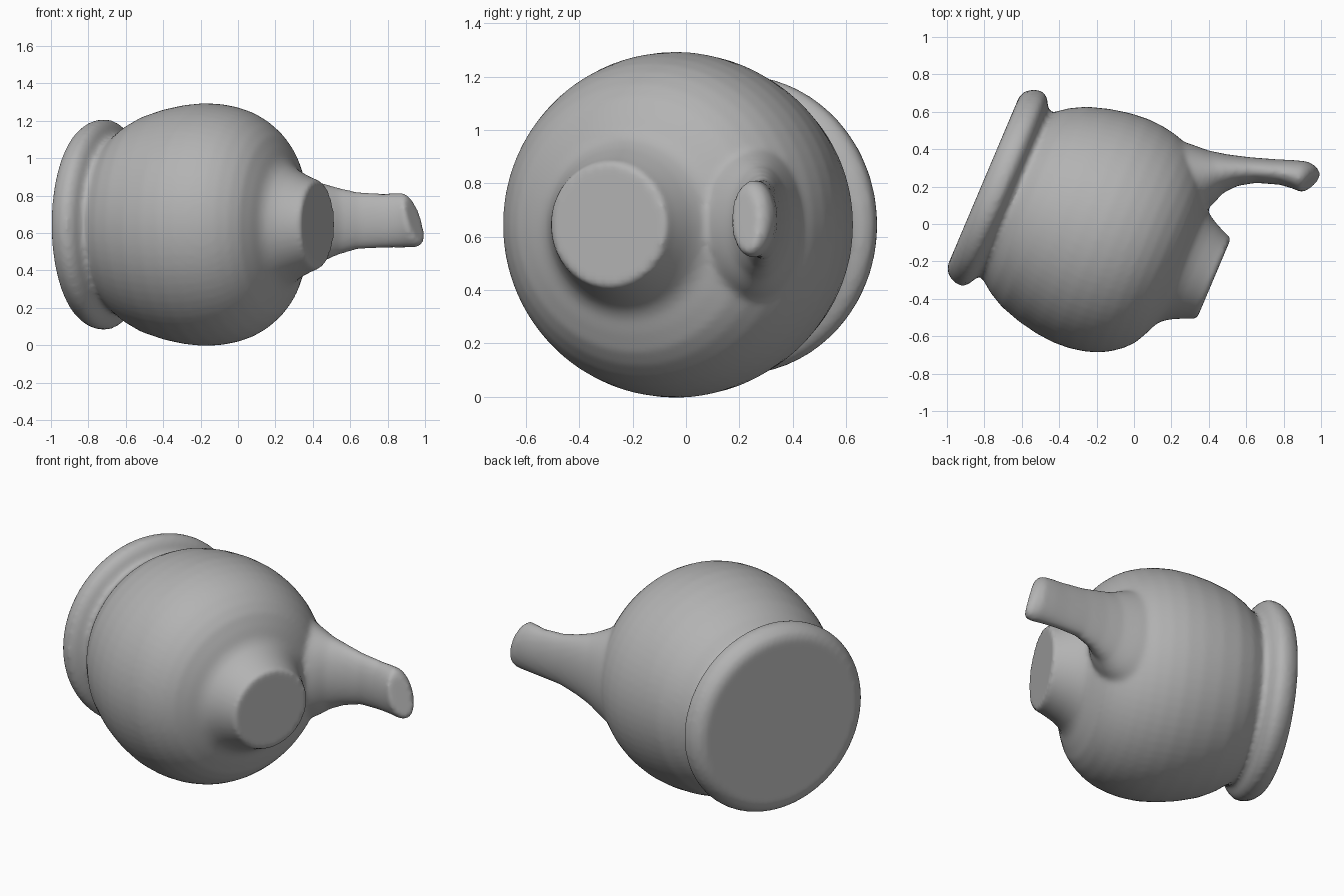
import bpy, bmesh, math
from mathutils import Vector

SEG = 72
CZ = 0.645                                   # height of the pot's lying axis
ORIGIN = Vector((-0.805, 0.23, CZ))          # centre of the base disc
AXIS = Vector((0.92, -0.39, 0)).normalized()
SIDE = Vector((0.39, 0.92, 0)).normalized()
UP = Vector((0, 0, 1))


def ring(centre, u, v):
    """Ellipse of points spanned by the half-axes u and v."""
    return [centre + u * math.cos(a) + v * math.sin(a)
            for a in (2 * math.pi * i / SEG for i in range(SEG))]


def loft(bm, rings):
    """Closed skin through a list of rings, capped at both ends."""
    loops = [[bm.verts.new(p) for p in r] for r in rings]
    for a, b in zip(loops, loops[1:]):
        for i in range(SEG):
            j = (i + 1) % SEG
            bm.faces.new((a[i], a[j], b[j], b[i]))
    bm.faces.new(loops[0][::-1])
    bm.faces.new(loops[-1])


bm = bmesh.new()

# Turned pot: base flange, groove, round belly, shoulder and short neck (t, radius)
profile = [(0.0, 0.49), (0.015, 0.525), (0.05, 0.552), (0.085, 0.563), (0.118, 0.56),
           (0.145, 0.535), (0.165, 0.495), (0.188, 0.476), (0.215, 0.495), (0.27, 0.537),
           (0.355, 0.582), (0.47, 0.618), (0.58, 0.64), (0.68, 0.649), (0.77, 0.644),
           (0.85, 0.629), (0.92, 0.606), (0.98, 0.574), (1.04, 0.528), (1.085, 0.478),
           (1.12, 0.41), (1.145, 0.35), (1.17, 0.318), (1.215, 0.288), (1.26, 0.266),
           (1.30, 0.248), (1.325, 0.24), (1.338, 0.232)]
loft(bm, [ring(ORIGIN + AXIS * t, SIDE * r, UP * r) for t, r in profile])

# Side handle: back edge x, y / front edge x, y / bottom z, top z
handle = [(0.10, 0.48, 0.32, 0.08, 0.34, 0.95),
          (0.22, 0.455, 0.40, 0.085, 0.36, 0.93),
          (0.31, 0.425, 0.435, 0.12, 0.395, 0.90),
          (0.40, 0.392, 0.475, 0.165, 0.44, 0.87),
          (0.50, 0.372, 0.55, 0.203, 0.48, 0.845),
          (0.62, 0.357, 0.65, 0.22, 0.512, 0.82),
          (0.76, 0.346, 0.78, 0.21, 0.52, 0.81),
          (0.85, 0.342, 0.86, 0.186, 0.522, 0.812),
          (0.925, 0.335, 0.895, 0.168, 0.522, 0.812),
          (0.968, 0.31, 0.905, 0.17, 0.527, 0.80),
          (0.985, 0.275, 0.915, 0.18, 0.545, 0.775)]
rings = []
for px, py, qx, qy, z0, z1 in handle:
    p, q = Vector((px, py, 0)), Vector((qx, qy, 0))
    lean = 0.035 * max(0, (px - 0.75) / 0.25)      # the cut end leans outward at the bottom
    rings.append(ring((p + q) / 2 + UP * (z0 + z1) / 2, (p - q) / 2,
                      UP * (z1 - z0) / 2 - Vector((lean, 0, 0))))
loft(bm, rings)

bmesh.ops.recalc_face_normals(bm, faces=bm.faces)
mesh = bpy.data.meshes.new("pot_with_handle")
bm.to_mesh(mesh)
bm.free()
pot = bpy.data.objects.new("pot_with_handle", mesh)
bpy.context.collection.objects.link(pot)

clay = bpy.data.materials.new("grey clay")
clay.diffuse_color = (0.45, 0.45, 0.45, 1)
mesh.materials.append(clay)

# Fuse the handle into the pot and soften the joins
fuse = pot.modifiers.new("fuse", 'REMESH')
fuse.mode = 'VOXEL'
fuse.voxel_size = 0.015
fuse.use_smooth_shade = True
soften = pot.modifiers.new("soften", 'SMOOTH')
soften.factor = 0.5
soften.iterations = 6
